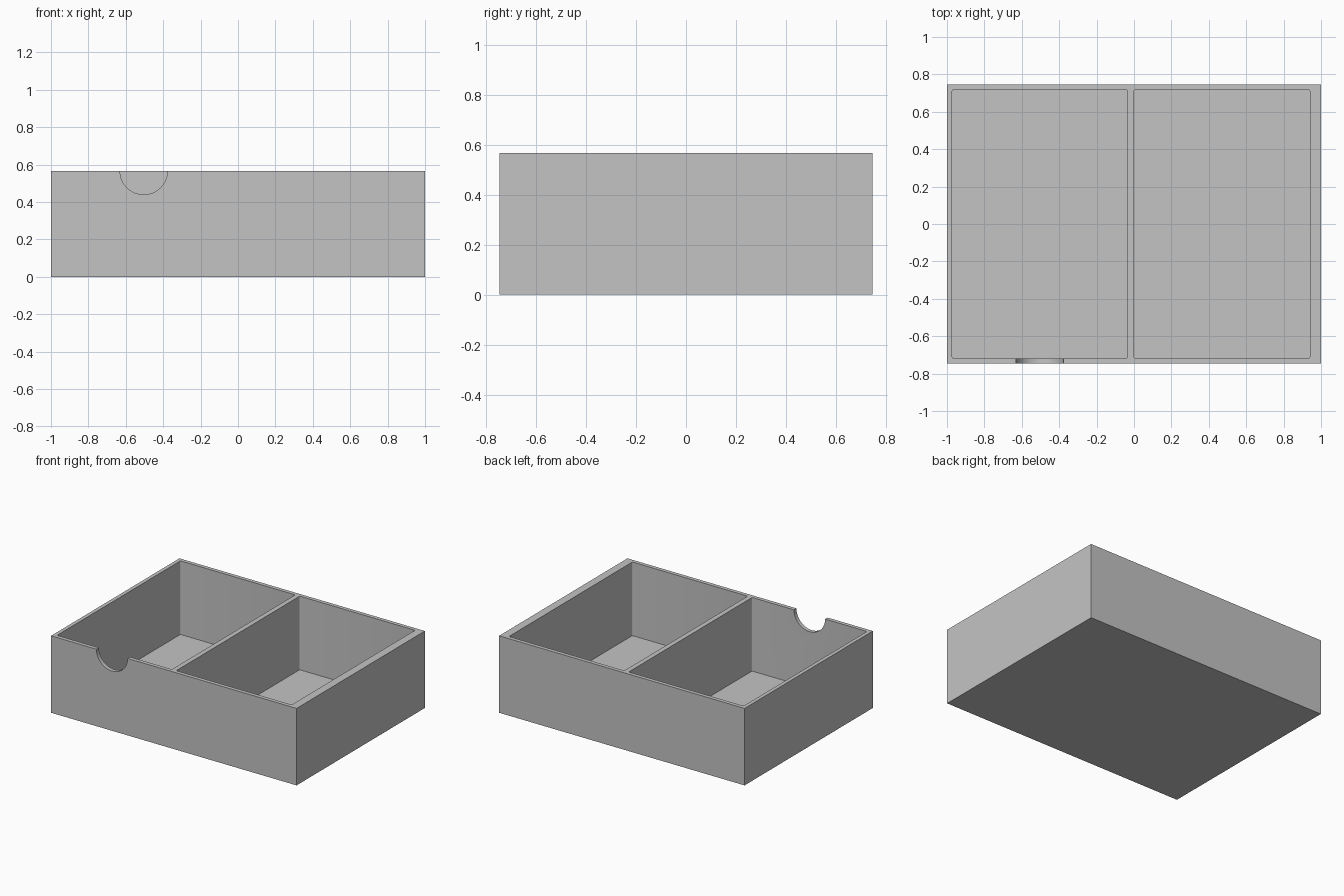
import bpy, bmesh, math
from mathutils import Matrix

cube = bpy.data.objects.get("Cube")
if cube:
    bpy.data.objects.remove(cube, do_unlink=True)

WIDTH, DEPTH, HEIGHT = 2.0, 1.493, 0.567
FLOOR = 0.025
INNER_Y = 0.718

grey = bpy.data.materials.new("plain_grey")
grey.use_nodes = True
colour = (0.55, 0.55, 0.55, 1)
grey.diffuse_color = colour
grey.node_tree.nodes["Principled BSDF"].inputs["Base Color"].default_value = colour


def make_object(name, bm):
    mesh = bpy.data.meshes.new(name)
    bm.to_mesh(mesh)
    bm.free()
    mesh.materials.append(grey)
    obj = bpy.data.objects.new(name, mesh)
    bpy.context.collection.objects.link(obj)
    return obj


def block(name, low, high, corner=0):
    """Box between two corners, optionally with rounded upright edges."""
    bm = bmesh.new()
    bmesh.ops.create_cube(bm, size=1)
    for v in bm.verts:
        v.co = [a + (c + 0.5) * (b - a) for a, b, c in zip(low, high, v.co)]
    if corner:
        upright = [e for e in bm.edges
                   if abs(e.verts[0].co.z - e.verts[1].co.z) > 0.1]
        bmesh.ops.bevel(bm, geom=upright, offset=corner, segments=4,
                        profile=0.5, affect='EDGES')
    return make_object(name, bm)


def cut(target, cutter):
    """Subtract the cutter from the target, then discard it."""
    cutter.hide_render = True
    mod = target.modifiers.new("cut", 'BOOLEAN')
    mod.operation = 'DIFFERENCE'
    mod.solver = 'EXACT'
    mod.object = cutter
    bpy.context.view_layer.objects.active = target
    bpy.ops.object.modifier_apply(modifier=mod.name)
    bpy.data.objects.remove(cutter, do_unlink=True)


# Outer body of the tray
tray = block("divided_tray", (-WIDTH / 2, -DEPTH / 2, 0),
             (WIDTH / 2, DEPTH / 2, HEIGHT))

# Two compartments with a thin divider between them
for name, x0, x1 in (("right_pocket", -0.972, -0.036),
                     ("left_pocket", 0.0, 0.94)):
    cut(tray, block(name, (x0, -INNER_Y, FLOOR),
                    (x1, INNER_Y, HEIGHT + 0.2), corner=0.008))

# Half-round finger notch in the front wall
bm = bmesh.new()
bmesh.ops.create_cone(bm, cap_ends=True, segments=64, radius1=0.127,
                      radius2=0.127, depth=0.2,
                      matrix=Matrix.Translation((-0.504, -DEPTH / 2, HEIGHT))
                      @ Matrix.Rotation(math.pi / 2, 4, 'X'))
cut(tray, make_object("finger_notch", bm))

# Smooth the curved notch and corners, keep every other edge crisp
bpy.ops.object.select_all(action='DESELECT')
tray.select_set(True)
bpy.context.view_layer.objects.active = tray
bpy.ops.object.shade_smooth_by_angle(angle=math.radians(30))
